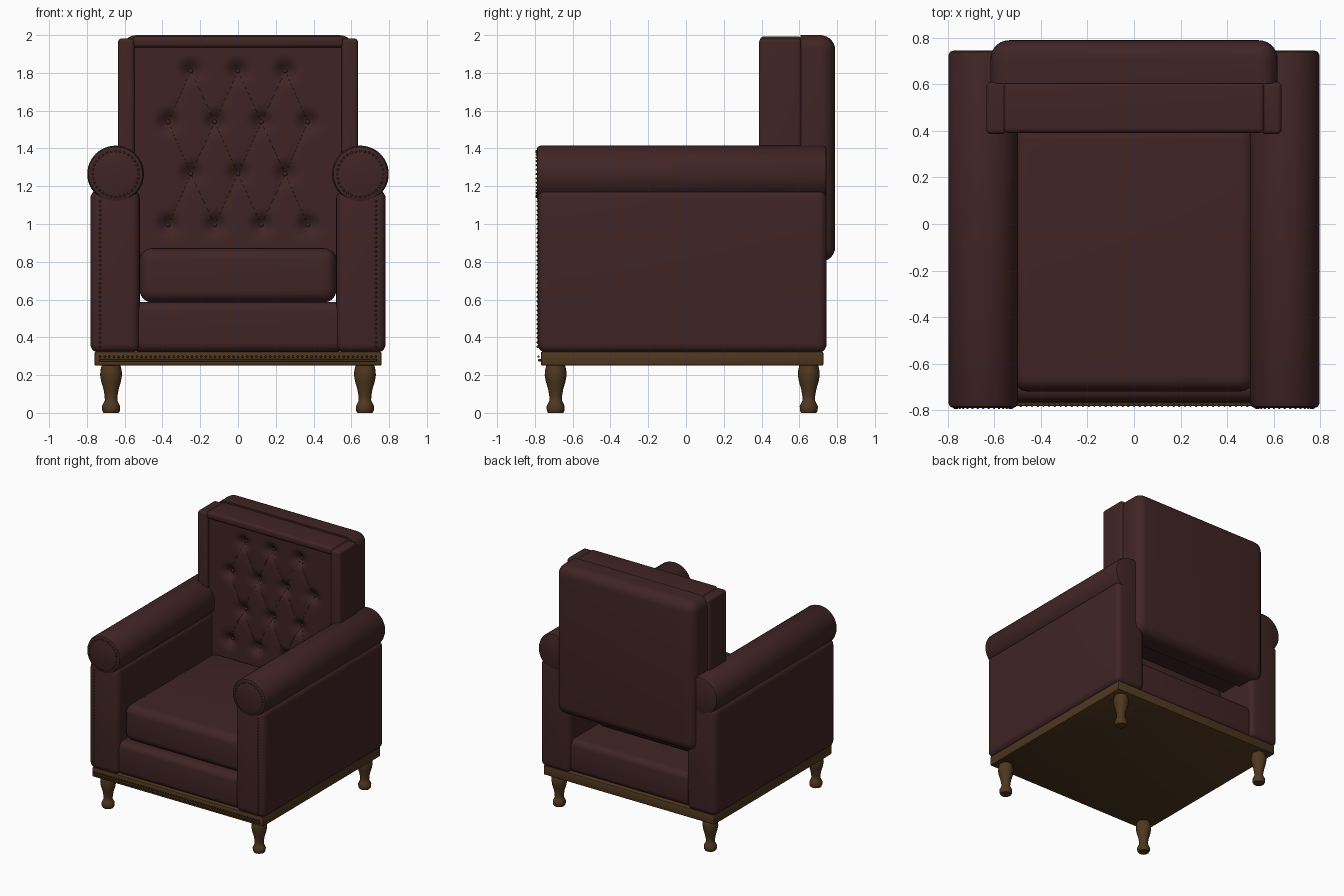
import bpy, bmesh, math
from mathutils import Vector

if "Cube" in bpy.data.objects:
    bpy.data.objects.remove(bpy.data.objects["Cube"])


def material(name, col):
    m = bpy.data.materials.new(name)
    m.diffuse_color = (*col, 1)
    m.use_nodes = True
    m.node_tree.nodes["Principled BSDF"].inputs["Base Color"].default_value = m.diffuse_color
    return m


LEATHER = material("oxblood leather", (0.052, 0.0175, 0.0185))
WOOD = material("dark oak", (0.078, 0.038, 0.014))
BRONZE = material("bronze nails", (0.06, 0.032, 0.015))


def finish(name, bm, mat, angle=40):
    me = bpy.data.meshes.new(name)
    bmesh.ops.recalc_face_normals(bm, faces=bm.faces)
    bm.to_mesh(me)
    bm.free()
    ob = bpy.data.objects.new(name, me)
    bpy.context.collection.objects.link(ob)
    me.materials.append(mat)
    bpy.ops.object.select_all(action='DESELECT')
    ob.select_set(True)
    bpy.context.view_layer.objects.active = ob
    bpy.ops.object.shade_smooth_by_angle(angle=math.radians(angle))
    return ob


def box(name, x, y, z, r, mat=LEATHER, seg=5, keep=lambda e: True):
    """Box from ranges, with the chosen edges rounded by r."""
    bm = bmesh.new()
    bmesh.ops.create_cube(bm, size=1)
    for v in bm.verts:
        v.co = Vector([a[0] if c < 0 else a[1] for a, c in zip((x, y, z), v.co)])
    edges = [e for e in bm.edges if keep((e.verts[0].co + e.verts[1].co) / 2)]
    bmesh.ops.bevel(bm, geom=edges, offset=r, segments=seg, profile=0.5, affect='EDGES')
    return finish(name, bm, mat)


def lathe(name, profile, mat, loc, axis='Z', steps=24):
    """Turn (radius, height) points round the z or y axis."""
    bm = bmesh.new()
    rings = []
    for r, h in profile:
        ring = []
        for i in range(steps):
            a = 2 * math.pi * i / steps
            c, s = r * math.cos(a), r * math.sin(a)
            ring.append(bm.verts.new((c, s, h) if axis == 'Z' else (c, h, s)))
        rings.append(ring)
    for a, b in zip(rings, rings[1:]):
        for i in range(steps):
            j = (i + 1) % steps
            bm.faces.new((a[i], a[j], b[j], b[i]))
    bm.faces.new(rings[0])
    bm.faces.new(rings[-1])
    ob = finish(name, bm, mat)
    ob.location = loc
    return ob


# Wooden base and front trim strip
box("base", (-0.76, 0.76), (-0.768, 0.727), (0.25, 0.325), 0.008, WOOD, 2)
box("front_trim", (-0.735, 0.735), (-0.783, -0.766), (0.272, 0.286), 0.003, WOOD, 1)

# Turned legs
leg = [(0.040, 0), (0.047, 0.012), (0.048, 0.035), (0.040, 0.052), (0.033, 0.066),
       (0.034, 0.09), (0.040, 0.125), (0.052, 0.165), (0.058, 0.2), (0.056, 0.225), (0.05, 0.252)]
for sx, side in ((-1, "left"), (1, "right")):
    for y, end in ((-0.69, "front"), (0.65, "back")):
        lathe(f"{end}_{side}_leg", leg, WOOD, (sx * 0.672, y, 0))

# Arms with rolled tops
R = 0.15
for sx, side in ((-1, "left"), (1, "right")):
    xs = sorted((sx * 0.52, sx * 0.782))
    box(f"{side}_arm", xs, (-0.785, 0.745), (0.32, 1.18), 0.045)
    roll = [(R - 0.02, -0.79), (R - 0.007, -0.785), (R, -0.77),
            (R, 0.725), (R - 0.007, 0.74), (R - 0.02, 0.745)]
    lathe(f"{side}_arm_roll", roll, LEATHER, (sx * 0.648, 0, 1.265), 'Y', 48)

# Seat deck and cushion
box("seat_deck", (-0.565, 0.565), (-0.762, 0.715), (0.32, 0.588), 0.05)
box("seat_cushion", (-0.52, 0.52), (-0.72, 0.43), (0.585, 0.872), 0.065, seg=6)

# Back: core, wings, top border and padded rear
box("back_core", (-0.57, 0.57), (0.485, 0.62), (0.83, 1.98), 0.01, seg=2)
box("top_border", (-0.56, 0.56), (0.392, 0.61), (1.935, 1.993), 0.02)
for sx, side in ((-1, "left"), (1, "right")):
    box(f"{side}_wing", sorted((sx * 0.548, sx * 0.635)), (0.387, 0.61), (0.83, 1.982), 0.02)
box("back_padding", (-0.617, 0.617), (0.605, 0.79), (0.8, 2.0), 0.08, seg=7,
    keep=lambda c: c.y > 0.61)

# Tufted front of the back
ROWS = [(1.81, (-0.25, 0, 0.25)), (1.54, (-0.37, -0.123, 0.123, 0.37)),
        (1.265, (-0.25, 0, 0.25)), (0.995, (-0.37, -0.123, 0.123, 0.37))]
buttons = [(x, z) for z, xs in ROWS for x in xs]
seams = [((xa, za), (xb, zb)) for (za, ra), (zb, rb) in zip(ROWS, ROWS[1:])
         for xa in ra for xb in rb if abs(xa - xb) < 0.2]


def seam_distance(x, z, s):
    a, b, p = Vector(s[0]), Vector(s[1]), Vector((x, z))
    t = max(0, min(1, (p - a).dot(b - a) / (b - a).length_squared))
    return (a + t * (b - a) - p).length


def depth(x, z):
    dent = sum(math.exp(-((x - a) ** 2 + (z - b) ** 2) / 0.0022) for a, b in buttons)
    crease = math.exp(-(min(seam_distance(x, z, s) for s in seams) / 0.018) ** 2)
    return 0.415 + 0.045 * dent + 0.005 * crease


bm = bmesh.new()
NX, NZ = 84, 84
grid = []
for j in range(NZ + 1):
    z = 0.84 + 1.11 * j / NZ
    row = []
    for i in range(NX + 1):
        x = -0.56 + 1.12 * i / NX
        row.append(bm.verts.new((x, depth(x, z), z)))
    grid.append(row)
for j in range(NZ):
    for i in range(NX):
        bm.faces.new((grid[j][i], grid[j][i + 1], grid[j + 1][i + 1], grid[j + 1][i]))
finish("tufted_panel", bm, LEATHER, 80)
# close the panel underside
box("panel_bottom", (-0.56, 0.56), (0.416, 0.5), (0.83, 0.85), 0.004, seg=1)

# Stitching along the diamonds
cu = bpy.data.curves.new("stitching", 'CURVE')
cu.dimensions = '3D'
cu.bevel_depth = 0.0012
cu.bevel_resolution = 0
for a, b in seams:
    sp = cu.splines.new('POLY')
    sp.points.add(16)
    for k, p in enumerate(sp.points):
        x, z = Vector(a).lerp(Vector(b), k / 16)
        p.co = (x, depth(x, z) - 0.001, z, 1)
cu.materials.append(BRONZE)
bpy.context.collection.objects.link(bpy.data.objects.new("stitching", cu))


def studs(name, points, r, mat):
    bm = bmesh.new()
    for p in points:
        g = bmesh.ops.create_uvsphere(bm, u_segments=8, v_segments=5, radius=r)
        bmesh.ops.translate(bm, verts=g["verts"], vec=p)
    return finish(name, bm, mat, 80)


# Buttons and nail heads
studs("buttons", [(x, depth(x, z) - 0.002, z) for x, z in buttons], 0.013, LEATHER)
nails = [(-0.73 + 1.46 * i / 60, -0.781, 0.298) for i in range(61)]
for sx in (-1, 1):
    nails += [(sx * 0.73, -0.786, 0.35 + 0.77 * i / 32) for i in range(33)]
    nails += [(sx * 0.648 + 0.122 * math.cos(a), -0.79, 1.265 + 0.122 * math.sin(a))
              for a in (2 * math.pi * i / 32 for i in range(32))]
studs("nail_heads", nails, 0.006, BRONZE)
